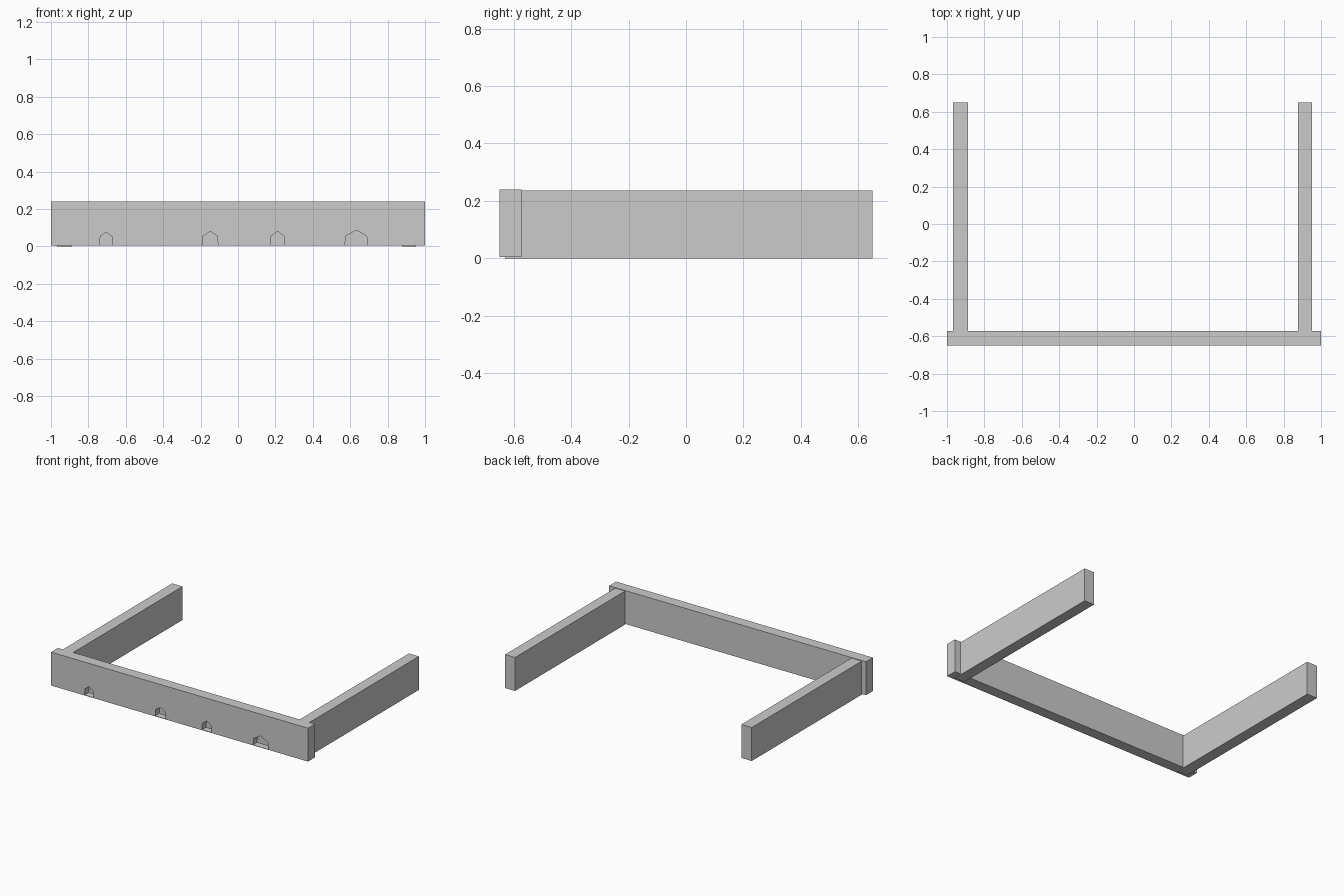
import bpy, bmesh

if "Cube" in bpy.data.objects:
    bpy.data.objects.remove(bpy.data.objects["Cube"])


def box(name, x, y, z):
    """Axis-aligned box from (min, max) pairs."""
    bm = bmesh.new()
    bmesh.ops.create_cube(bm, size=1)
    for v in bm.verts:
        v.co = [r[0] if c < 0 else r[1] for c, r in zip(v.co, (x, y, z))]
    return finish(name, bm)


def prism(name, profile, y0, y1):
    """Extrude an x-z profile along y."""
    bm = bmesh.new()
    face = bm.faces.new([bm.verts.new((x, y0, z)) for x, z in profile])
    ext = bmesh.ops.extrude_face_region(bm, geom=[face])["geom"]
    verts = [g for g in ext if isinstance(g, bmesh.types.BMVert)]
    bmesh.ops.translate(bm, verts=verts, vec=(0, y1 - y0, 0))
    bmesh.ops.recalc_face_normals(bm, faces=bm.faces)
    return finish(name, bm)


def finish(name, bm):
    mesh = bpy.data.meshes.new(name)
    bm.to_mesh(mesh)
    bm.free()
    obj = bpy.data.objects.new(name, mesh)
    bpy.context.collection.objects.link(obj)
    return obj


# Side walls
box("left_wall", (-0.967, -0.887), (-0.63, 0.65), (0, 0.236))
box("right_wall", (0.876, 0.953), (-0.63, 0.65), (0, 0.236))

# Front wall
front = box("front_wall", (-1, 1), (-0.65, -0.573), (0.005, 0.24))

# Pointed niches: left, right, peak x, shoulder z, peak z
niches = [
    (-0.74, -0.67, -0.706, 0.053, 0.075),
    (-0.19, -0.107, -0.147, 0.055, 0.08),
    (0.174, 0.25, 0.212, 0.055, 0.08),
    (0.572, 0.692, 0.632, 0.055, 0.086),
]
for i, (left, right, peak, shoulder, top) in enumerate(niches):
    profile = [(left, 0.008), (right, 0.008), (right - 0.004, shoulder),
               (peak, top), (left + 0.004, shoulder)]
    cutter = prism(f"niche_cutter_{i + 1}", profile, -0.7, -0.605)
    cutter.hide_render = True
    cutter.hide_set(True)
    cut = front.modifiers.new(f"niche_{i + 1}", "BOOLEAN")
    cut.operation = "DIFFERENCE"
    cut.solver = "EXACT"
    cut.object = cutter
